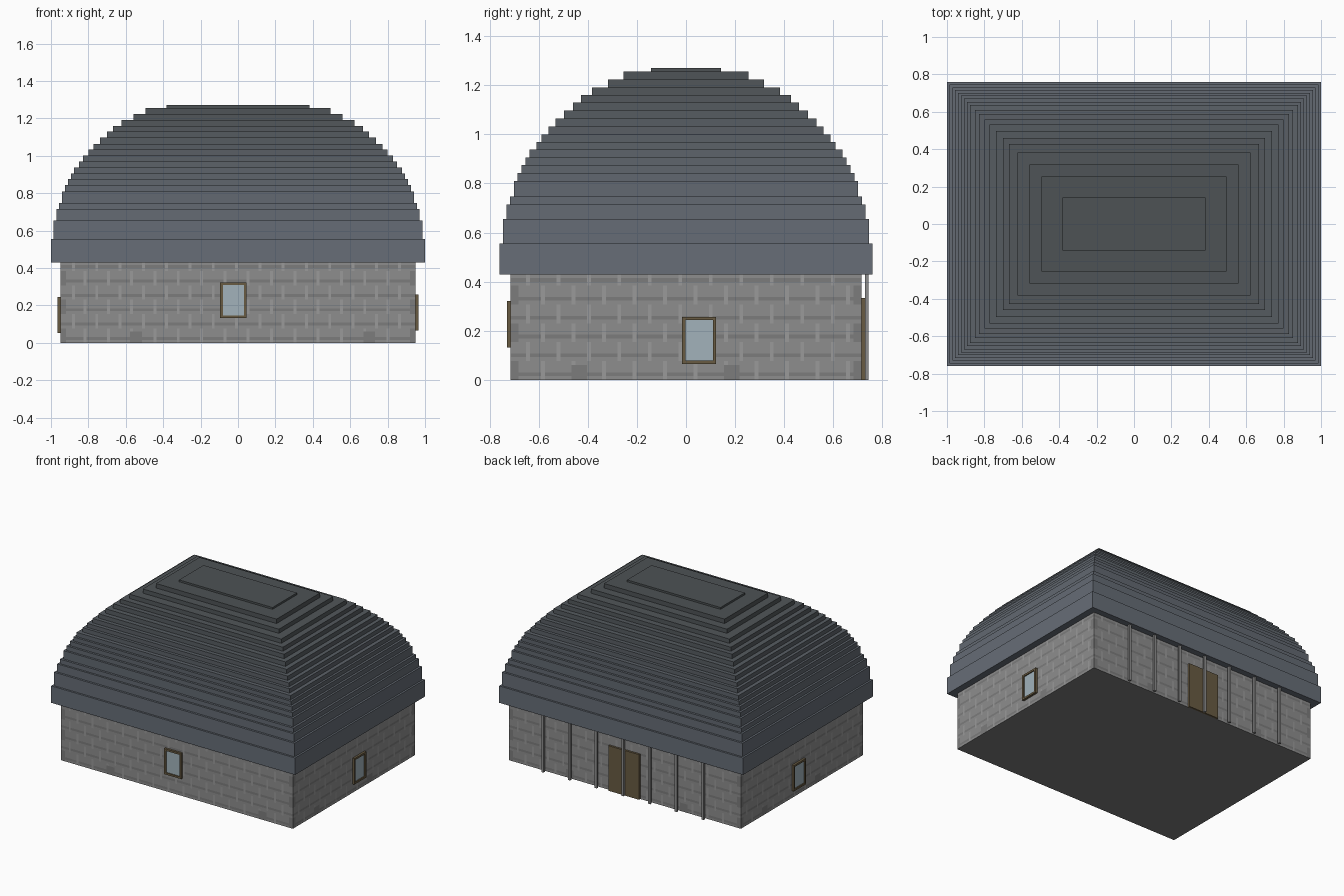
import bpy, bmesh

if "Cube" in bpy.data.objects:
    bpy.data.objects.remove(bpy.data.objects["Cube"])


def mat(name, r, g, b):
    m = bpy.data.materials.new(name)
    m.diffuse_color = (r, g, b, 1)
    m.use_nodes = True
    m.node_tree.nodes["Principled BSDF"].inputs["Base Color"].default_value = m.diffuse_color
    return m


def finish(name, bm, mats):
    bmesh.ops.remove_doubles(bm, verts=bm.verts, dist=1e-5)
    bmesh.ops.recalc_face_normals(bm, faces=bm.faces)
    me = bpy.data.meshes.new(name)
    bm.to_mesh(me)
    bm.free()
    for m in mats:
        me.materials.append(m)
    ob = bpy.data.objects.new(name, me)
    bpy.context.collection.objects.link(ob)
    return ob


def box(name, lo, hi, m):
    bm = bmesh.new()
    bmesh.ops.create_cube(bm, size=1)
    for v in bm.verts:
        v.co = [lo[i] + (v.co[i] + 0.5) * (hi[i] - lo[i]) for i in range(3)]
    return finish(name, bm, [m])


WX, WY, WH = 0.95, 0.714, 0.43
stone = [mat("stone", 0.27, 0.27, 0.27), mat("dark_stone", 0.2, 0.2, 0.2),
         mat("light_stone", 0.32, 0.32, 0.32)]
wood = mat("wood", 0.14, 0.105, 0.055)
glass = mat("glass", 0.36, 0.45, 0.5)
pillar_grey = mat("pillar_grey", 0.27, 0.27, 0.27)


# Stone walls: flush grid of cells coloured as courses, joints and dark blocks
def stone_kind(u, r, n, blocks):
    course, k = divmod(r, 5)
    if r < 4 and any(b <= u < b + 4 for b in blocks):
        return 1
    if (u < 2 or u >= n - 2) and course % 2 == 0:
        return 1
    if (u + 4 * (course % 2)) % 8 == 0:
        return 2
    return 1 if k == 1 else 0


def wall(bm, a, b, n, blocks, rows=28):
    def point(i, j):
        t = i / n
        return bm.verts.new((a[0] + (b[0] - a[0]) * t,
                             a[1] + (b[1] - a[1]) * t, WH * j / rows))
    grid = [[point(i, j) for j in range(rows + 1)] for i in range(n + 1)]
    for i in range(n):
        for j in range(rows):
            f = bm.faces.new((grid[i][j], grid[i + 1][j],
                              grid[i + 1][j + 1], grid[i][j + 1]))
            f.material_index = stone_kind(i, j, n, blocks)


bm = bmesh.new()
corners = [(-WX, -WY), (WX, -WY), (WX, WY), (-WX, WY)]
for i, (n, blocks) in enumerate([(122, (24, 104)), (92, (16, 56)),
                                 (122, (30, 90)), (92, (16, 56))]):
    wall(bm, corners[i], corners[(i + 1) % 4], n, blocks)
finish("stone_walls", bm, stone)
box("floor", (-WX, -WY, 0), (WX, WY, 0.004), stone[1])

# Stepped dome roof: (half depth, top height) of each step; half width is 0.24 more
steps = [(0.76, 0.555), (0.746, 0.655), (0.731, 0.715), (0.717, 0.748),
         (0.701, 0.81), (0.686, 0.843), (0.67, 0.876), (0.653, 0.906),
         (0.637, 0.938), (0.609, 0.97), (0.588, 1.0), (0.56, 1.032),
         (0.532, 1.064), (0.498, 1.097), (0.461, 1.13), (0.427, 1.16),
         (0.383, 1.192), (0.318, 1.223), (0.254, 1.256), (0.143, 1.27)]
bm = bmesh.new()


def ring(hy, z):
    hx = hy + 0.24
    return [bm.verts.new((sx * hx, sy * hy, z))
            for sx, sy in ((-1, -1), (1, -1), (1, 1), (-1, 1))]


prev, z = None, WH
for i, (hy, top) in enumerate(steps):
    for h in (z, top):
        cur = ring(hy, h)
        if prev is None:
            bm.faces.new(cur)
        else:
            for k in range(4):
                f = bm.faces.new((prev[k], prev[(k + 1) % 4],
                                  cur[(k + 1) % 4], cur[k]))
                f.material_index = i
        prev = cur
    z = top
bm.faces.new(prev).material_index = len(steps) - 1
slate = []
for i in range(len(steps)):
    t = i / (len(steps) - 1)
    slate.append(mat("slate_%d" % i, 0.135 - 0.06 * t, 0.155 - 0.07 * t, 0.185 - 0.095 * t))
finish("stepped_roof", bm, slate)


# Windows: four frame bars around a recessed pane, on the wall facing the given axis
def window(name, axis, side, c, z0, z1):
    face = (WX, WY)[axis] * side
    u0, u1, w = c - 0.07, c + 0.07, 0.014

    def part(label, ua, ub, za, zb, depth, m):
        out = sorted((face - 0.005 * side, face + depth * side))
        lo, hi = [0, 0, za], [0, 0, zb]
        lo[axis], hi[axis] = out
        lo[1 - axis], hi[1 - axis] = ua, ub
        box(name + "_" + label, lo, hi, m)

    part("left_bar", u0, u0 + w, z0, z1, 0.016, wood)
    part("right_bar", u1 - w, u1, z0, z1, 0.016, wood)
    part("sill", u0 + w, u1 - w, z0, z0 + w, 0.016, wood)
    part("lintel", u0 + w, u1 - w, z1 - w, z1, 0.016, wood)
    part("pane", u0 + w, u1 - w, z0 + w, z1 - w, 0.008, glass)


window("front_window", 1, -1, -0.025, 0.132, 0.322)
window("right_window", 0, 1, 0.053, 0.065, 0.257)
window("left_window", 0, -1, 0.045, 0.052, 0.244)

# Back door and the row of slim porch pillars
box("back_door", (-0.125, WY - 0.005, 0), (0.125, 0.729, 0.334), wood)
for i in range(-3, 4):
    x = i * 0.2188
    box("porch_pillar_%d" % (i + 4), (x - 0.009, 0.729, 0), (x + 0.009, 0.744, WH), pillar_grey)
